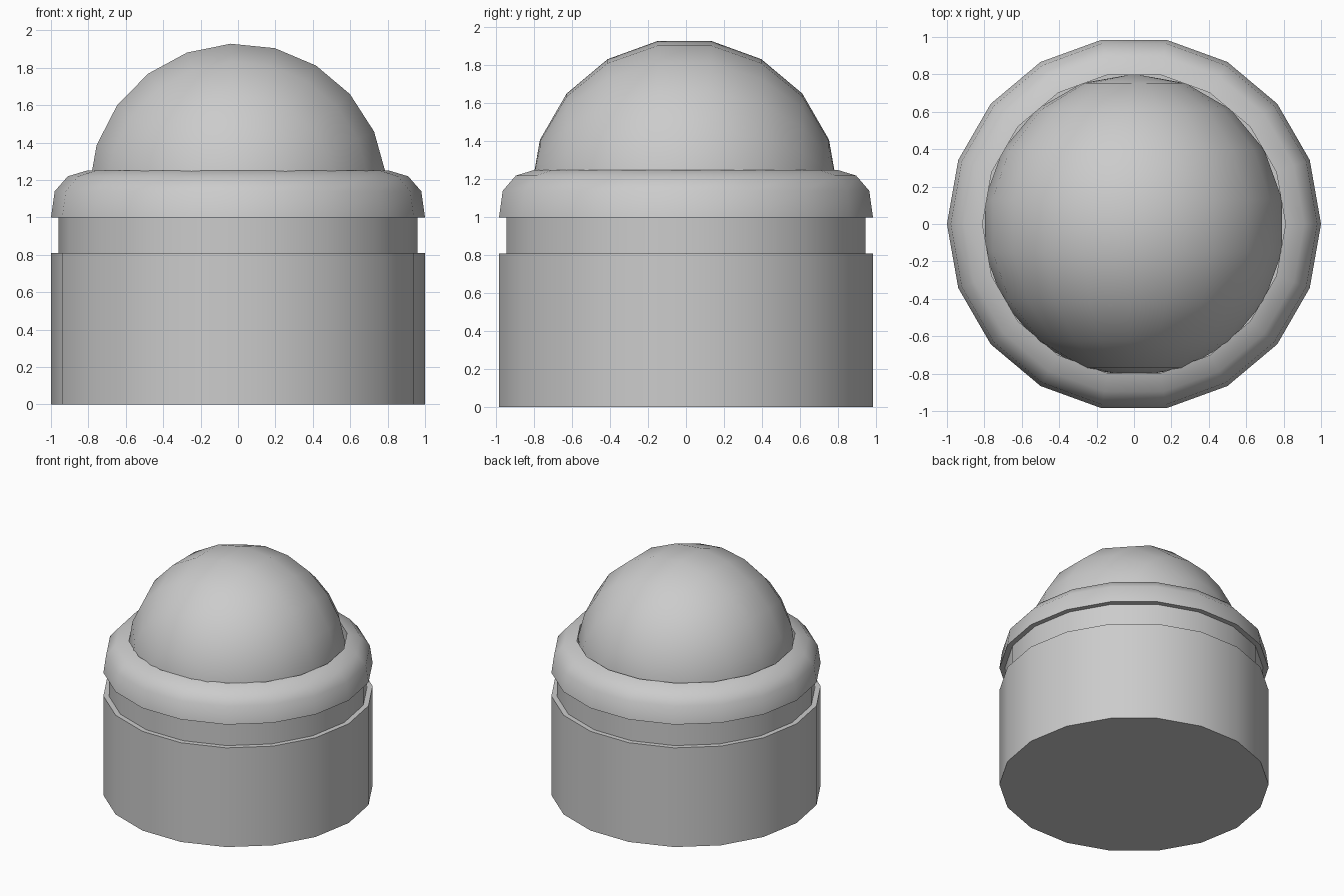
import bpy, bmesh, math
from mathutils import Matrix

if "Cube" in bpy.data.objects:
    bpy.data.objects.remove(bpy.data.objects["Cube"])


def lathe(name, profile, segments, phase=0.0, matrix=Matrix.Identity(4), smooth=40):
    """Revolve (radius, height) points about z, welding points on the axis."""
    bm = bmesh.new()
    rings = []
    for r, h in profile:
        ring = []
        for i in range(segments):
            a = phase + math.tau * i / segments
            ring.append(bm.verts.new((r * math.cos(a), r * math.sin(a), h)))
        rings.append(ring)
    for a, b in zip(rings, rings[1:]):
        for i in range(segments):
            j = (i + 1) % segments
            bm.faces.new((a[i], a[j], b[j], b[i]))
    bmesh.ops.remove_doubles(bm, verts=bm.verts, dist=1e-5)
    bmesh.ops.recalc_face_normals(bm, faces=bm.faces)
    bm.transform(matrix)
    mesh = bpy.data.meshes.new(name)
    bm.to_mesh(mesh)
    bm.free()
    obj = bpy.data.objects.new(name, mesh)
    bpy.context.collection.objects.link(obj)
    bpy.ops.object.select_all(action='DESELECT')
    obj.select_set(True)
    bpy.context.view_layer.objects.active = obj
    bpy.ops.object.shade_smooth_by_angle(angle=math.radians(smooth))
    return obj


# Housing: base drum, groove, rounded collar and socket for the ball
lathe("housing", [(0, 0), (1, 0), (1, 0.81), (0.96, 0.81), (0.96, 1.0),
                  (1, 1.0), (0.98, 1.14), (0.91, 1.22), (0.81, 1.25),
                  (0.81, 1.0), (0, 1.0)], 18)

# Ball: faceted sphere with its poles facing front and back
R, RINGS = 0.81, 9
arc = [(R * math.sin(math.pi * i / RINGS), -R * math.cos(math.pi * i / RINGS))
       for i in range(RINGS + 1)]
place = Matrix.Translation((0, -0.008, 1.132)) @ Matrix.Rotation(math.pi / 2, 4, 'X')
lathe("ball", arc, 21, math.radians(92.8), place)
